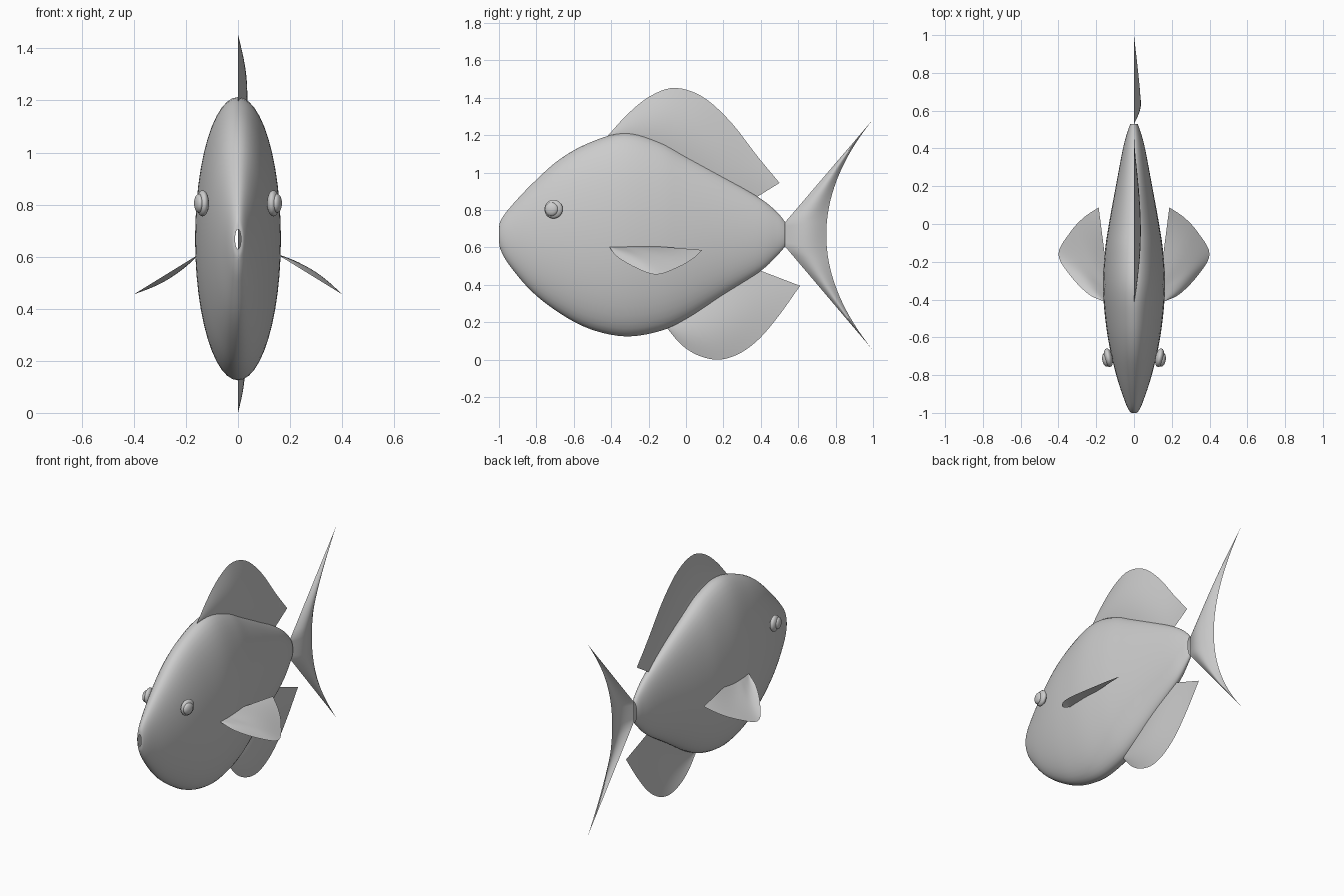
import bpy, bmesh, math
from mathutils import Vector

if "Cube" in bpy.data.objects:
    bpy.data.objects.remove(bpy.data.objects["Cube"])


def spline(pts, n):
    """Resample points evenly by index with a Catmull-Rom curve."""
    p = [Vector(q) for q in pts]
    p = [2 * p[0] - p[1]] + p + [2 * p[-1] - p[-2]]
    out, segs = [], len(pts) - 1
    for i in range(n + 1):
        u = i / n * segs
        k = min(int(u), segs - 1)
        t = u - k
        a, b, c, d = p[k:k + 4]
        out.append(0.5 * (2 * b + (c - a) * t + (2 * a - 5 * b + 4 * c - d) * t * t
                          + (3 * b - a - 3 * c + d) * t ** 3))
    return out


def grid_object(name, rows, closed=False):
    """Skin rows of points into one smooth sheet or tube."""
    bm = bmesh.new()
    vs = [[bm.verts.new(p) for p in r] for r in rows]
    n = len(rows[0])
    for r0, r1 in zip(vs, vs[1:]):
        for j in range(n if closed else n - 1):
            k = (j + 1) % n
            bm.faces.new((r0[j], r0[k], r1[k], r1[j]))
    bmesh.ops.remove_doubles(bm, verts=bm.verts, dist=1e-5)
    bmesh.ops.recalc_face_normals(bm, faces=bm.faces)
    for f in bm.faces:
        f.smooth = True
    me = bpy.data.meshes.new(name)
    bm.to_mesh(me)
    bm.free()
    ob = bpy.data.objects.new(name, me)
    bpy.context.collection.objects.link(ob)
    return ob


def fin(name, base, edge, normal, bulge, m=14):
    """Thin sheet between two curves, puffed out along one normal."""
    n = len(base) - 1
    normal = Vector(normal).normalized()
    rows = []
    for i, (a, b) in enumerate(zip(base, edge)):
        w = bulge * max(math.sin(math.pi * i / n), 0)
        rows.append([a.lerp(b, j / m) + normal * w * math.sin(math.pi * j / m)
                     for j in range(m + 1)])
    return grid_object(name, rows)


def line(a, b, n):
    return [Vector(a).lerp(Vector(b), i / n) for i in range(n + 1)]


def side(pts):
    return [(0, y, z) for y, z in pts]


# Body: elliptical sections, (y, top, bottom), open at mouth and tail
profile = [(-1, .705, .63), (-.99, .745, .585), (-.944, .81, .505), (-.826, .937, .366),
           (-.677, 1.07, .25), (-.516, 1.16, .165), (-.33, 1.213, .125), (-.15, 1.172, .15),
           (0, 1.092, .215), (.2, .98, .345), (.4, .86, .475), (.49, .785, .56),
           (.53, .735, .605)]
rows = []
for y, top, bot in spline(profile, 60):
    c, h = (top + bot) / 2, (top - bot) / 2
    rows.append([(0.303 * h * math.sin(2 * math.pi * j / 48), y,
                  c + h * math.cos(2 * math.pi * j / 48)) for j in range(48)])
grid_object("body", rows, closed=True)

N = 32
# Dorsal fin
edge = spline(side([(-.42, 1.195), (-.31, 1.315), (-.19, 1.41), (-.06, 1.453), (.09, 1.405),
                    (.24, 1.27), (.38, 1.09), (.5, .945)]), N)
fin("dorsal_fin", line((0, -.42, 1.195), (0, .25, .79), N), edge, (1, 0, 0), .036)

# Anal fin
edge = spline(side([(-.11, .18), (-.03, .085), (.06, .025), (.17, 0), (.28, .03),
                    (.39, .11), (.5, .24), (.61, .395)]), N)
fin("anal_fin", line((0, -.11, .18), (0, .27, .525), N), edge, (1, 0, 0), .027)

# Tail fin: straight leading edges, concave trailing edge
lead = (line((0, 1, 1.285), (0, .53, .735), 14) + line((0, .53, .735), (0, .53, .605), 6)[1:-1]
        + line((0, .53, .605), (0, 1, .05), 14))
k = len(lead) - 1
trail = []
for i in range(k + 1):
    u = 1 - 2 * i / k
    trail.append(Vector((0, .75 + .25 * u * u, .6675 + .6175 * u)))
fin("tail_fin", lead, trail, (1, 0, 0), .037)

# Side fins: sloping outward and down
outline = [(.16, -.41), (.243, -.37), (.34, -.27), (.40, -.158), (.335, -.04),
           (.265, .035), (.187, .088)]
for s, name in ((1, "right_side_fin"), (-1, "left_side_fin")):
    slope = lambda x, y: (s * x, y, .6 - (x - .165) * .615)
    edge = spline([slope(*p) for p in outline], N)
    base = line(slope(.16, -.41), slope(.145, -.24), N)
    fin(name, base, edge, (.524, 0, s * .852), .02)

# Eyes: flattened ball with a smaller pupil on its outer face
for s, label in ((1, "right"), (-1, "left")):
    for part, loc, size in (("eye", (.136, -.708, .805), (.023, .05, .05)),
                            ("pupil", (.150, -.72, .805), (.018, .036, .036))):
        bpy.ops.mesh.primitive_uv_sphere_add(segments=32, ring_count=16, radius=1,
                                             location=(s * loc[0], loc[1], loc[2]),
                                             rotation=(0, 0, -s * .2))
        ob = bpy.context.object
        ob.name = label + "_" + part
        ob.scale = size
        bpy.ops.object.shade_smooth()
